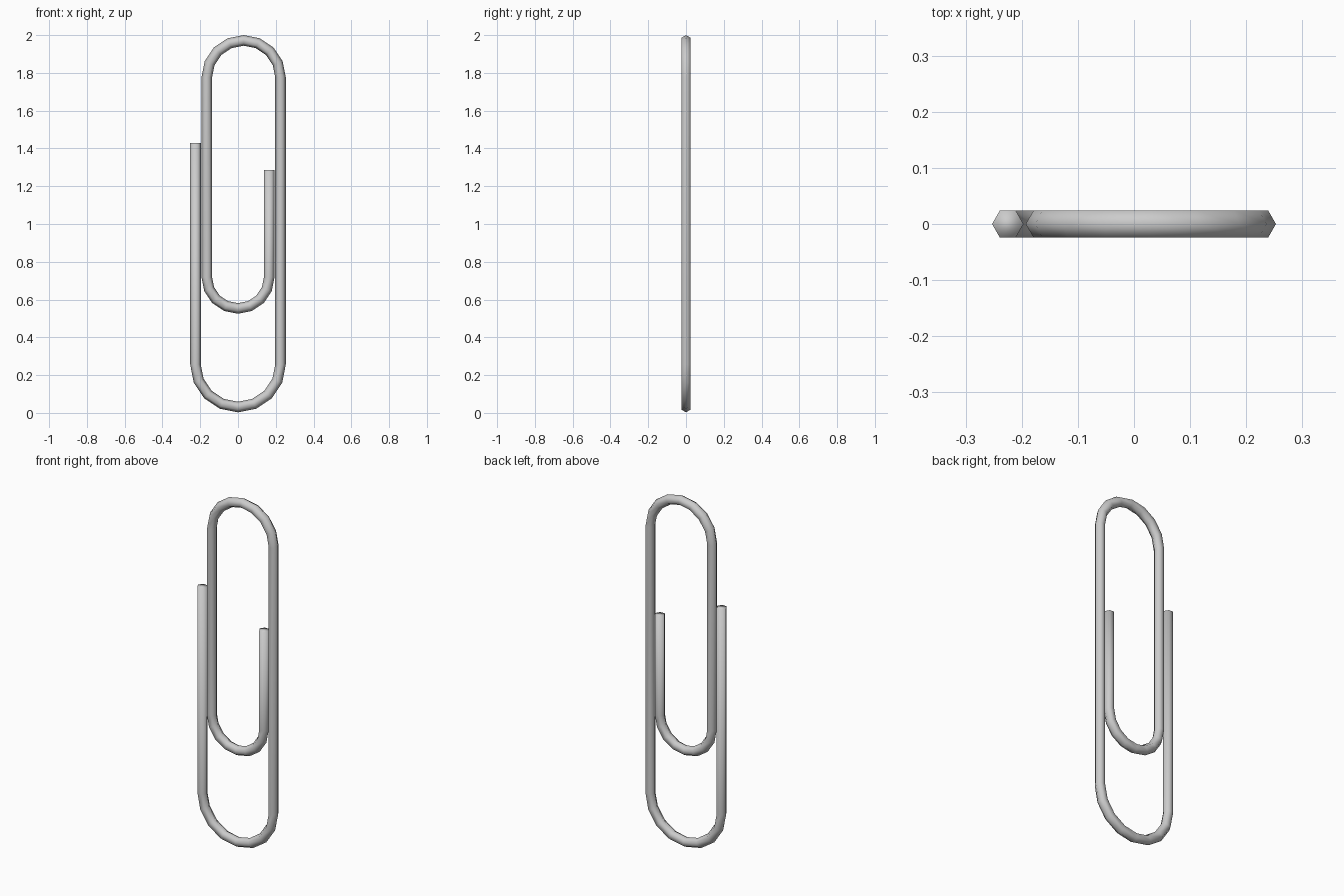
import bpy, bmesh, math

if "Cube" in bpy.data.objects:
    bpy.data.objects.remove(bpy.data.objects["Cube"])

R = 0.028          # hexagonal wire radius
SIDES, STEPS = 6, 8

# wire path in the XZ plane as (x, z, angle of the outward direction)
path = [(-0.225, 1.43, math.pi)]


def bend(cx, cz, r, start):
    """Add a half-turn, counter-clockwise, as seen from the front."""
    for i in range(STEPS + 1):
        a = start + math.pi * i / STEPS
        path.append((cx + r * math.cos(a), cz + r * math.sin(a), a))


bend(0.0, 0.256, 0.225, math.pi)        # large bottom loop
bend(0.03, 1.777, 0.195, 2 * math.pi)   # top loop
bend(0.0, 0.718, 0.165, 3 * math.pi)    # inner bottom loop
path.append((0.165, 1.285, 4 * math.pi))

# sweep the hexagon along the path
bm = bmesh.new()
rings = []
for x, z, a in path:
    ring = []
    for k in range(SIDES):
        t = 2 * math.pi * k / SIDES
        d = R * math.cos(t)
        ring.append(bm.verts.new((x + d * math.cos(a), R * math.sin(t), z + d * math.sin(a))))
    rings.append(ring)
for p, q in zip(rings, rings[1:]):
    for k in range(SIDES):
        j = (k + 1) % SIDES
        bm.faces.new((p[k], p[j], q[j], q[k]))

# end caps
bm.faces.new(rings[0])
bm.faces.new(rings[-1])
bmesh.ops.recalc_face_normals(bm, faces=bm.faces)
for f in bm.faces:
    f.smooth = True

mesh = bpy.data.meshes.new("paperclip_wire")
bm.to_mesh(mesh)
bm.free()
clip = bpy.data.objects.new("paperclip_wire", mesh)
bpy.context.collection.objects.link(clip)
